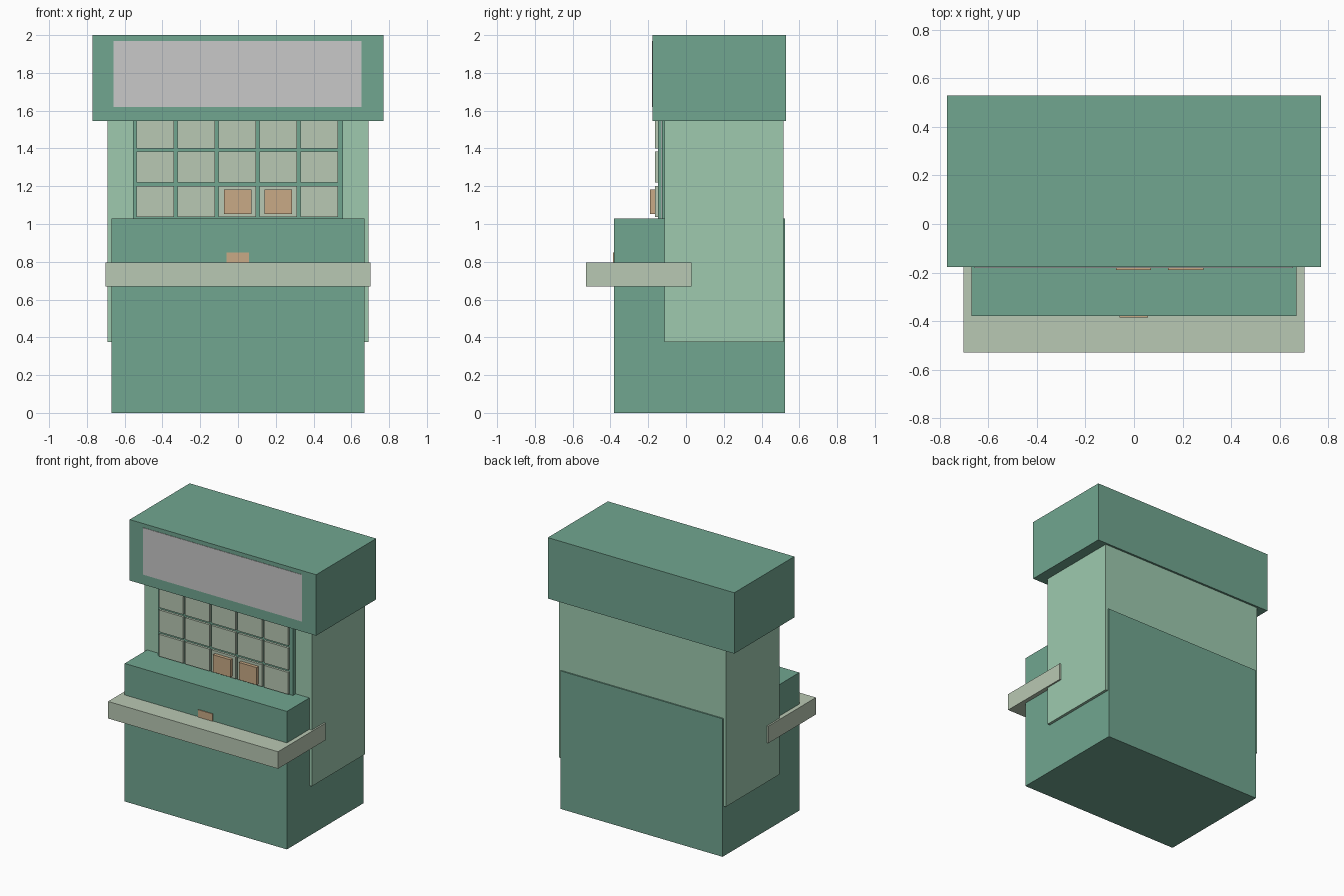
import bpy

if "Cube" in bpy.data.objects:
    bpy.data.objects.remove(bpy.data.objects["Cube"], do_unlink=True)


def material(name, r, g, b):
    mat = bpy.data.materials.new(name)
    mat.use_nodes = True
    mat.diffuse_color = (r, g, b, 1)
    mat.node_tree.nodes["Principled BSDF"].inputs["Base Color"].default_value = (r, g, b, 1)
    return mat


green = material("deep green", 0.165, 0.38, 0.28)
pale_green = material("pale green", 0.342, 0.591, 0.429)
beige = material("sage beige", 0.485, 0.578, 0.451)
grey = material("sign grey", 0.578, 0.578, 0.578)
tan = material("tan", 0.578, 0.402, 0.238)


def box(name, mat, x, y, z):
    """Box spanning the given (low, high) range on each axis."""
    spans = (x, y, z)
    bpy.ops.mesh.primitive_cube_add(size=1, location=[(a + b) / 2 for a, b in spans])
    ob = bpy.context.object
    ob.name = name
    ob.scale = [b - a for a, b in spans]
    bpy.ops.object.transform_apply(location=False, rotation=False, scale=True)
    ob.data.materials.append(mat)
    return ob


# Main masses
box("base", green, (-0.67, 0.67), (-0.38, 0.525), (0, 1.03))
box("upper_body", pale_green, (-0.69, 0.69), (-0.115, 0.515), (0.375, 1.56))
box("roof_block", green, (-0.77, 0.77), (-0.178, 0.53), (1.545, 2))
box("counter_shelf", beige, (-0.702, 0.702), (-0.53, 0.03), (0.668, 0.795))

# Sign panel
box("sign_panel", grey, (-0.658, 0.655), (-0.181, -0.176), (1.62, 1.97))

# Window backing, frame and panes
box("window_backing", green, (-0.557, 0.557), (-0.127, -0.11), (1.0, 1.56))
box("window_frame", green, (-0.557, 0.557), (-0.148, -0.131), (1.0, 1.56))
for col in range(5):
    for row in range(3):
        x = -0.538 + col * 0.217
        z = 1.037 + row * 0.182
        box("window_pane", beige, (x, x + 0.2), (-0.165, -0.14), (z, z + 0.164))

# Notices on the window and a small plate on the counter front
for x in (-0.075, 0.14):
    box("window_notice", tan, (x, x + 0.146), (-0.19, -0.16), (1.052, 1.182))
box("counter_plate", tan, (-0.06, 0.058), (-0.386, -0.378), (0.78, 0.85))
